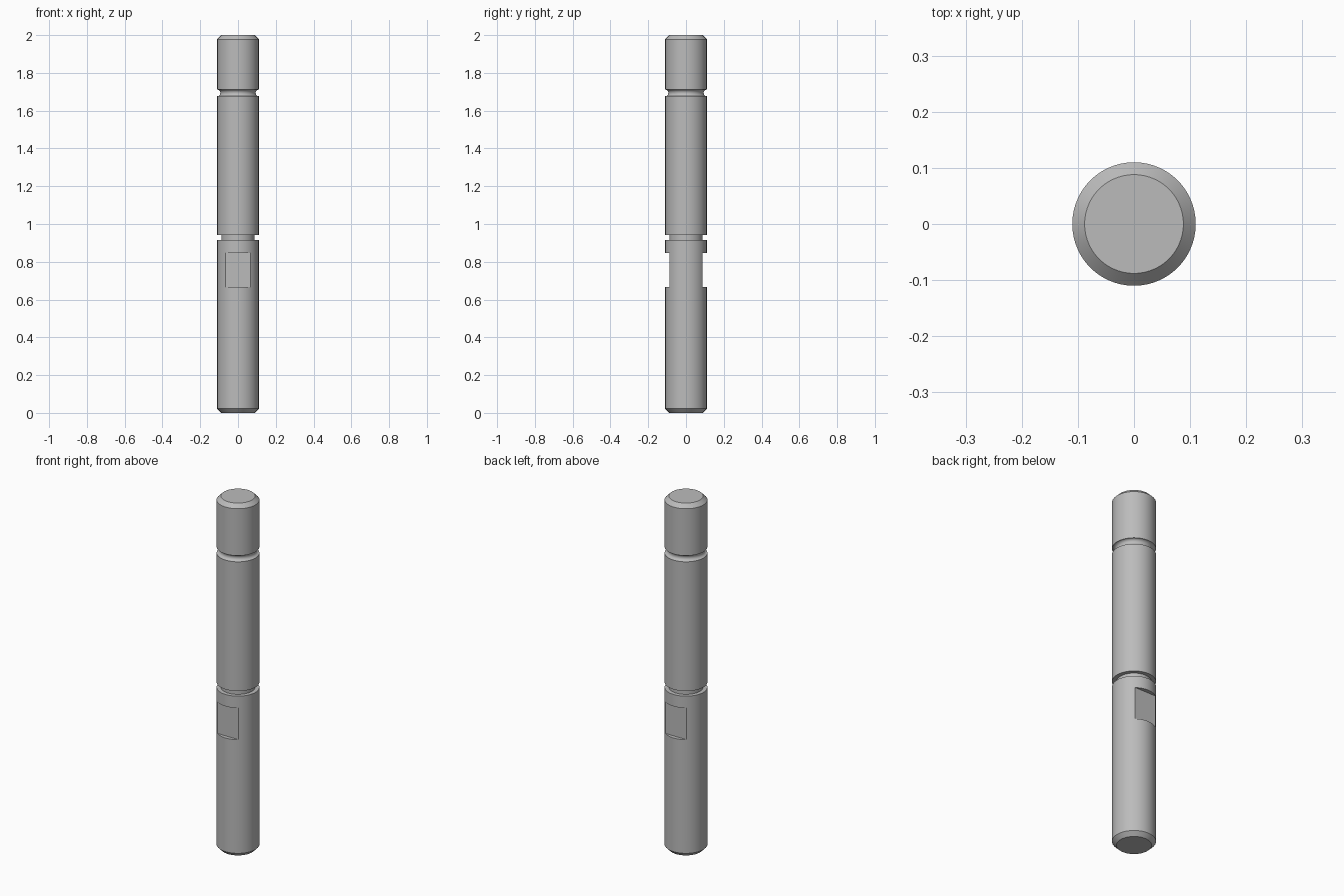
import bpy
import bmesh
import math

cube = bpy.data.objects.get("Cube")
if cube:
    bpy.data.objects.remove(cube, do_unlink=True)

R = 0.11         # shaft radius
CORE = 0.088     # square groove radius and half distance between the flats
CHAMFER = 0.022
SEGMENTS = 96

steel = bpy.data.materials.new("steel grey")
steel.use_nodes = True
colour = (0.5, 0.5, 0.5, 1)
steel.diffuse_color = colour
steel.node_tree.nodes["Principled BSDF"].inputs["Base Color"].default_value = colour


def add_object(name, bm):
    bmesh.ops.recalc_face_normals(bm, faces=bm.faces)
    mesh = bpy.data.meshes.new(name)
    bm.to_mesh(mesh)
    bm.free()
    obj = bpy.data.objects.new(name, mesh)
    bpy.context.collection.objects.link(obj)
    mesh.materials.append(steel)
    return obj


def lathe(name, profile):
    """Stack rings from (radius, height) pairs and cap both ends."""
    bm = bmesh.new()
    rings = []
    for r, z in profile:
        ring = []
        for i in range(SEGMENTS):
            a = math.tau * i / SEGMENTS
            ring.append(bm.verts.new((r * math.cos(a), r * math.sin(a), z)))
        rings.append(ring)
    for low, high in zip(rings, rings[1:]):
        for i in range(SEGMENTS):
            j = (i + 1) % SEGMENTS
            bm.faces.new((low[i], low[j], high[j], high[i]))
    bm.faces.new(rings[0])
    bm.faces.new(rings[-1])
    return add_object(name, bm)


# Rounded upper groove
groove_z, groove_half, groove_depth = 1.694, 0.0175, 0.0165
round_groove = []
for i in range(13):
    t = math.pi * i / 12
    round_groove.append((R - groove_depth * math.sin(t),
                         groove_z - groove_half * math.cos(t)))

# Chamfered shaft with a square groove and the rounded groove
shaft = lathe("shaft", [
    (R - CHAMFER, 0), (R, CHAMFER),
    (R, 0.914), (CORE, 0.914), (CORE, 0.943), (R, 0.943),
    *round_groove,
    (R, 2 - CHAMFER), (R - CHAMFER, 2)])

# Wrench flats milled into the front and back
for side, name in ((-1, "front_flat_cutter"), (1, "back_flat_cutter")):
    bm = bmesh.new()
    bmesh.ops.create_cube(bm, size=1)
    bmesh.ops.scale(bm, vec=(0.3, 0.1, 0.18), verts=bm.verts)
    bmesh.ops.translate(bm, vec=(0, side * (CORE + 0.05), 0.757), verts=bm.verts)
    cutter = add_object(name, bm)
    cut = shaft.modifiers.new(name, "BOOLEAN")
    cut.operation = "DIFFERENCE"
    cut.solver = "EXACT"
    cut.object = cutter
    bpy.ops.object.select_all(action="DESELECT")
    shaft.select_set(True)
    bpy.context.view_layer.objects.active = shaft
    bpy.ops.object.modifier_apply(modifier=name)
    bpy.data.objects.remove(cutter, do_unlink=True)

# Smooth round walls with crisp machined edges
bpy.ops.object.shade_smooth_by_angle(angle=math.radians(25))
